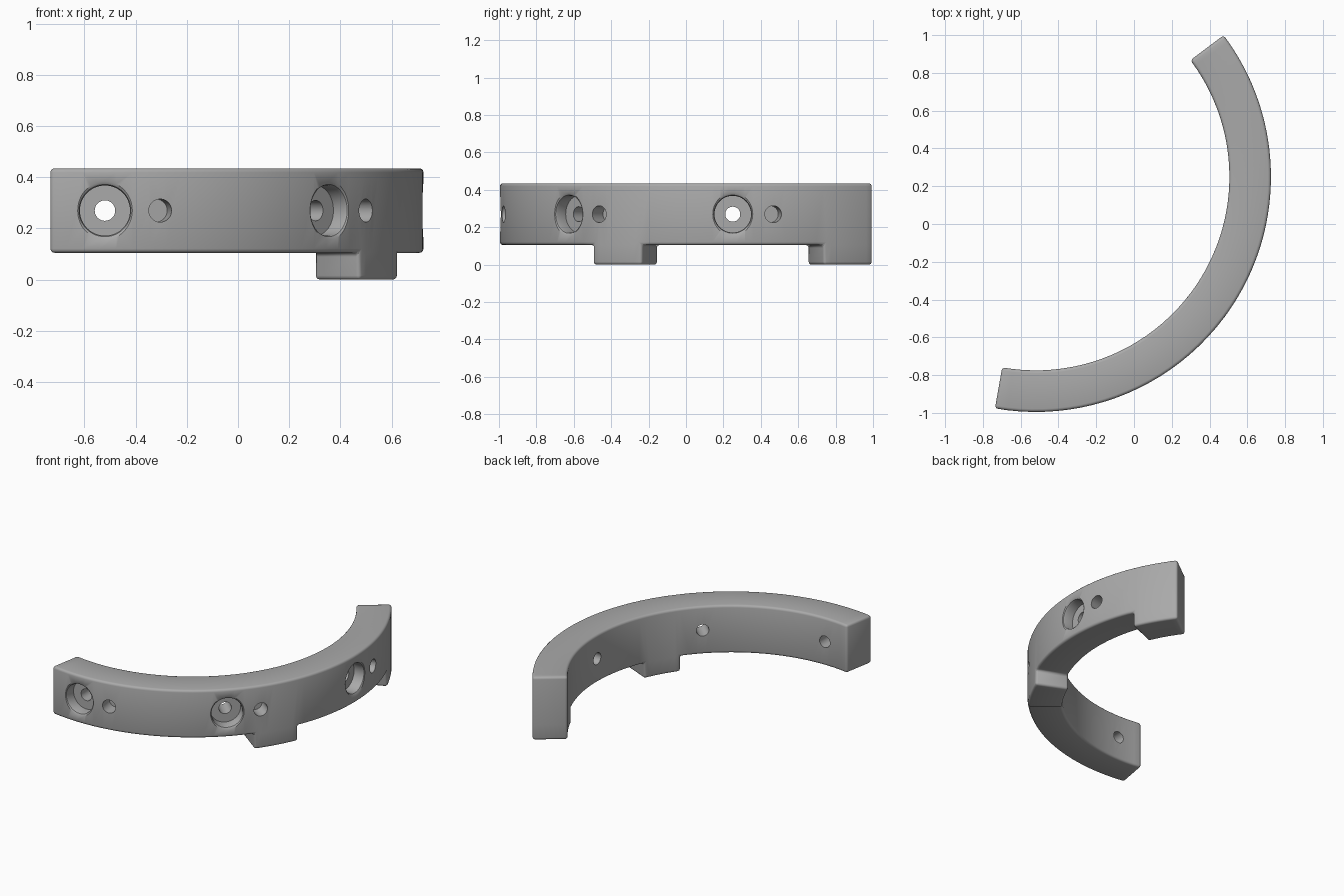
import bpy, bmesh
from math import radians, sin, cos, tau
from mathutils import Matrix, Vector

cube = bpy.data.objects.get("Cube")
if cube:
    bpy.data.objects.remove(cube, do_unlink=True)

CENTRE = Vector((-0.52, 0.25, 0))
R_OUT, R_IN = 1.245, 1.025
TOP, BASE, HOLE_Z = 0.435, 0.105, 0.27

grey = bpy.data.materials.new("plain_grey")
grey.use_nodes = True
colour = (0.4, 0.4, 0.4, 1)
grey.diffuse_color = colour
grey.node_tree.nodes["Principled BSDF"].inputs["Base Color"].default_value = colour


def make_object(name, bm):
    bmesh.ops.recalc_face_normals(bm, faces=bm.faces)
    mesh = bpy.data.meshes.new(name)
    bm.to_mesh(mesh)
    bm.free()
    mesh.materials.append(grey)
    obj = bpy.data.objects.new(name, mesh)
    bpy.context.collection.objects.link(obj)
    return obj


def apply_all(obj):
    bpy.context.view_layer.objects.active = obj
    for mod in list(obj.modifiers):
        bpy.ops.object.modifier_apply(modifier=mod.name)


def arc_body():
    """Outer wall of the band with its feet, thickened inwards."""
    bm = bmesh.new()
    # start angle, end angle, steps, has a foot
    for a0, a1, steps, foot in ((-100, -37, 21, False), (-37, -23, 7, True),
                                (-23, 23, 23, False), (23, 37, 7, True)):
        for i in range(steps):
            a, b = (radians(a0 + (a1 - a0) * k / steps) for k in (i, i + 1))
            for lo, hi in [(BASE, TOP)] + ([(0, BASE)] if foot else []):
                bm.faces.new([bm.verts.new(CENTRE + Vector((R_OUT * cos(t), R_OUT * sin(t), z)))
                              for t, z in ((a, lo), (b, lo), (b, hi), (a, hi))])
    bmesh.ops.remove_doubles(bm, verts=bm.verts, dist=0.001)
    res = bmesh.ops.extrude_face_region(bm, geom=bm.faces[:], use_keep_orig=True)
    for v in (g for g in res["geom"] if isinstance(g, bmesh.types.BMVert)):
        offset = (v.co - CENTRE) * (R_IN / R_OUT)
        v.co = Vector((CENTRE.x + offset.x, CENTRE.y + offset.y, v.co.z))
    return make_object("curved_bracket", bm)


def radial_cutter(name, angle, profile, sides=48):
    """Lathe (radius, depth) points about a line running in from the outer wall."""
    bm = bmesh.new()
    verts = [bm.verts.new((R_OUT - d, 0, r)) for r, d in profile]
    edges = [bm.edges.new(pair) for pair in zip(verts, verts[1:])]
    bmesh.ops.spin(bm, geom=verts + edges, axis=(1, 0, 0), cent=(0, 0, 0),
                   angle=tau, steps=sides)
    bmesh.ops.remove_doubles(bm, verts=bm.verts, dist=0.0001)
    place = Matrix.Translation(CENTRE + Vector((0, 0, HOLE_Z))) @ Matrix.Rotation(radians(angle), 4, 'Z')
    bmesh.ops.transform(bm, matrix=place, verts=bm.verts)
    obj = make_object(name, bm)
    obj.hide_render = True
    return obj


body = arc_body()
bevel = body.modifiers.new("rounded_edges", 'BEVEL')
bevel.width, bevel.segments = 0.016, 3
bevel.limit_method = 'ANGLE'
bevel.angle_limit = radians(40)

# Counterbored screw holes, each with a blind pin hole beside it
screw = ((0, -0.03), (0.122, -0.03), (0.114, 0.0), (0.102, 0.008), (0.098, 0.02),
         (0.098, 0.08), (0.04, 0.08), (0.04, 0.35), (0, 0.35))
pin = ((0, -0.03), (0.045, -0.03), (0.045, 0.1), (0, 0.1))
cutters = []
for angle in (-90, -45, 0):
    cutters.append(radial_cutter("screw_hole_cutter", angle, screw))
    cutters.append(radial_cutter("pin_hole_cutter", angle + 10, pin))
for cutter in cutters:
    cut = body.modifiers.new("hole", 'BOOLEAN')
    cut.operation, cut.solver, cut.object = 'DIFFERENCE', 'EXACT', cutter
apply_all(body)
for cutter in cutters:
    bpy.data.objects.remove(cutter, do_unlink=True)

bpy.ops.object.select_all(action='DESELECT')
body.select_set(True)
bpy.context.view_layer.objects.active = body
bpy.ops.object.shade_smooth_by_angle(angle=radians(35))
